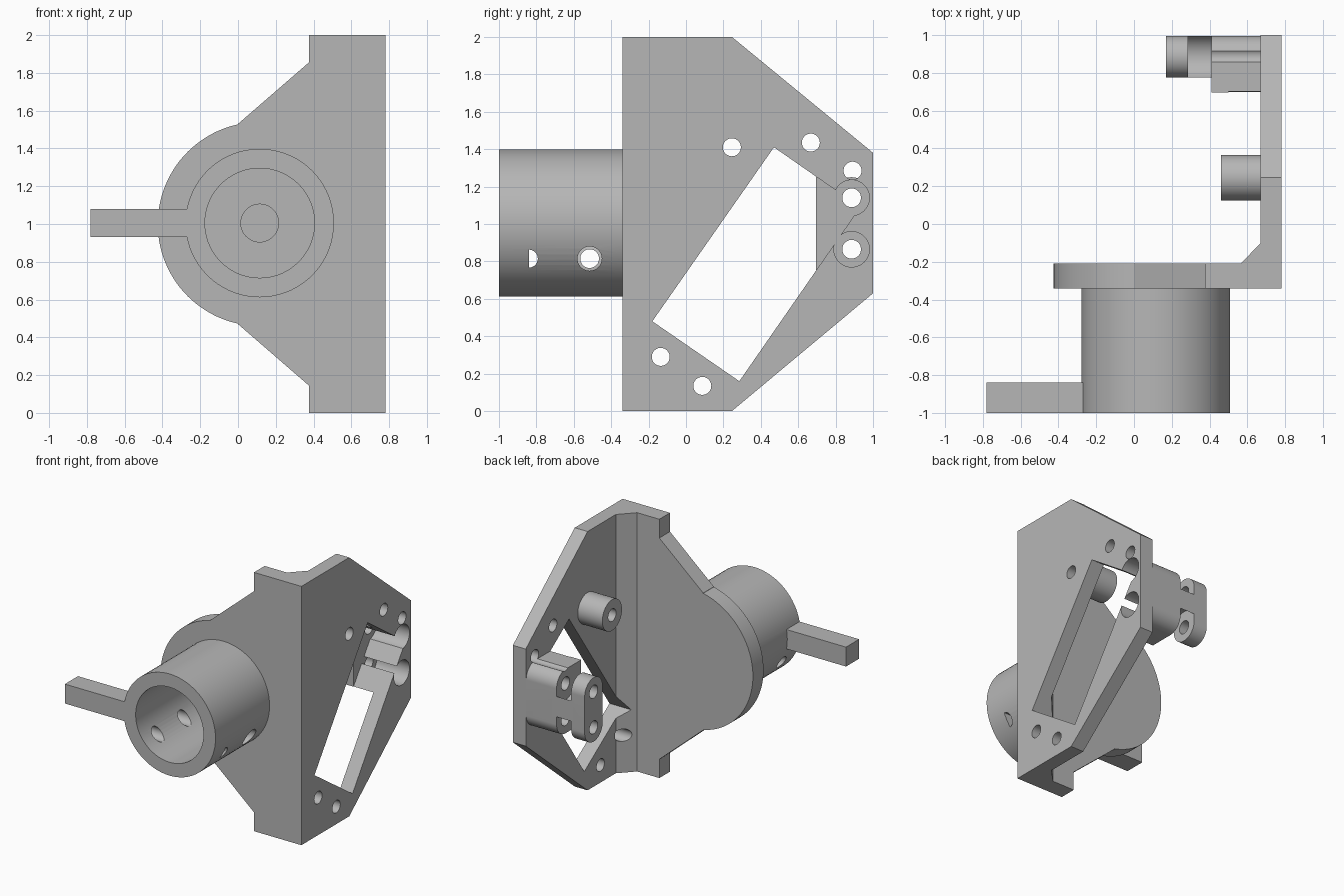
import bpy, bmesh
from math import radians, cos, sin
from mathutils import Vector

if "Cube" in bpy.data.objects:
    bpy.data.objects.remove(bpy.data.objects["Cube"], do_unlink=True)

grey = bpy.data.materials.new("plain_grey")
grey.use_nodes = True
GREY = (0.47, 0.47, 0.47, 1)
grey.diffuse_color = GREY
grey.node_tree.nodes["Principled BSDF"].inputs["Base Color"].default_value = GREY

PLACE = {"x": lambda u, v, d: (d, u, v),
         "y": lambda u, v, d: (u, d, v),
         "z": lambda u, v, d: (u, v, d)}


def arc(u, v, r, start=0, end=360, steps=48):
    """Points on a circle; a full turn leaves out the repeated last point."""
    count = steps if end - start == 360 else steps + 1
    angles = [radians(start + (end - start) * i / steps) for i in range(count)]
    return [(u + r * cos(a), v + r * sin(a)) for a in angles]


def prism(name, axis, points, low, high):
    """Extrude a flat profile along an axis."""
    bm = bmesh.new()
    face = bm.faces.new([bm.verts.new(PLACE[axis](u, v, low)) for u, v in points])
    ext = bmesh.ops.extrude_face_region(bm, geom=[face])
    verts = [g for g in ext["geom"] if isinstance(g, bmesh.types.BMVert)]
    bmesh.ops.translate(bm, verts=verts, vec=Vector(PLACE[axis](0, 0, high - low)))
    bmesh.ops.recalc_face_normals(bm, faces=bm.faces)
    mesh = bpy.data.meshes.new(name)
    bm.to_mesh(mesh)
    bm.free()
    mesh.materials.append(grey)
    obj = bpy.data.objects.new(name, mesh)
    bpy.context.scene.collection.objects.link(obj)
    return obj


def box(name, x, y, z):
    return prism(name, "x", [(y[0], z[0]), (y[1], z[0]), (y[1], z[1]), (y[0], z[1])], *x)


def combine(target, others, operation):
    """Apply a boolean with each helper and remove the helper."""
    for other in others:
        mod = target.modifiers.new("join", "BOOLEAN")
        mod.operation, mod.solver, mod.object = operation, "EXACT", other
        bpy.context.view_layer.objects.active = target
        bpy.ops.object.modifier_apply(modifier=mod.name)
        bpy.data.objects.remove(other, do_unlink=True)


CX, CZ = 0.115, 1.005

# Front plate: rounded on one side, flaring to the full-height corner
front_plate = prism("mount_body", "y",
    [(0.78, 0), (0.78, 2), (0.375, 2), (0.375, 1.855), (0, 1.53)]
    + arc(CX, 1, 0.54, 102.3, 257.7) + [(0, 0.47), (0.375, 0.145), (0.375, 0)],
    -0.34, -0.21)
combine(front_plate, [prism("blind_hole", "y", arc(CX, CZ, 0.1), -0.4, -0.27)], "DIFFERENCE")

# Side plate and the chamfer that stiffens the corner
side_plate = prism("side_plate", "x",
    [(-0.34, 0), (0.245, 0), (1, 0.63), (1, 1.38), (0.245, 2), (-0.34, 2)], 0.67, 0.78)
corner = prism("corner_chamfer", "z",
    [(0.565, -0.21), (0.67, -0.1), (0.72, -0.1), (0.72, -0.28), (0.565, -0.28)], 0, 2)

# Hollow barrel with cross holes
barrel = prism("barrel", "y", arc(CX, CZ, 0.393, steps=72), -1, -0.34)
combine(barrel, [
    prism("bore", "y", arc(CX, CZ, 0.29, steps=72), -1.1, -0.3),
    prism("half_hole", "x", arc(-0.84, 0.815, 0.048, -90, 90), CX, 0.7),
    prism("large_hole", "x", arc(-0.515, 0.815, 0.065), CX, 0.7),
    prism("far_hole_front", "x", arc(-0.84, 0.815, 0.048), -0.5, CX),
    prism("far_hole_back", "x", arc(-0.515, 0.815, 0.05), -0.5, CX),
], "DIFFERENCE")

arm = box("arm", (-0.78, -0.22), (-1, -0.84), (0.93, 1.08))

# Hinge bracket: two rounded lugs joined by a narrow web, plus a backing block
PY, PINS = 0.885, (1.14, 0.865)
lug = arc(PY, PINS[0], 0.11, 0, 180) + arc(PY, PINS[1], 0.11, 180, 360)
bracket = prism("hinge_bracket", "x", lug, 0.17, 0.67)
combine(bracket, [prism("web_notch", "x", arc(PY, z, 0.125), 0.285, 0.41) for z in PINS],
        "DIFFERENCE")
block = box("backing_block", (0.41, 0.67), (0.695, PY), (0.755, 1.25))
peg = prism("peg", "x", arc(0.245, 1.41, 0.12), 0.46, 0.67)

combine(side_plate, [corner, block, bracket, peg], "UNION")

# Slanted window, pin recesses and screw holes
window = [(0.47, 1.41), (-0.18, 0.48), (0.285, 0.16), (0.93, 1.09)]
cutters = [prism("window", "x", window, 0.5, 0.9)]
for z in PINS:
    cutters.append(prism("pin_recess", "x", arc(PY, z, 0.095), 0.5, 0.9))
    cutters.append(prism("pin_hole", "x", arc(PY, z, 0.05), 0.1, 0.9))
for y, z in [(0.245, 1.41), (0.667, 1.435), (0.89, 1.285), (-0.135, 0.29), (0.087, 0.135)]:
    cutters.append(prism("screw_hole", "x", arc(y, z, 0.048), 0.4, 0.9))
combine(side_plate, cutters, "DIFFERENCE")

# Fuse everything into one body, smooth on the round faces
combine(front_plate, [side_plate, barrel, arm], "UNION")
bpy.ops.object.select_all(action="DESELECT")
front_plate.select_set(True)
bpy.context.view_layer.objects.active = front_plate
bpy.ops.object.shade_smooth_by_angle(angle=radians(25))
